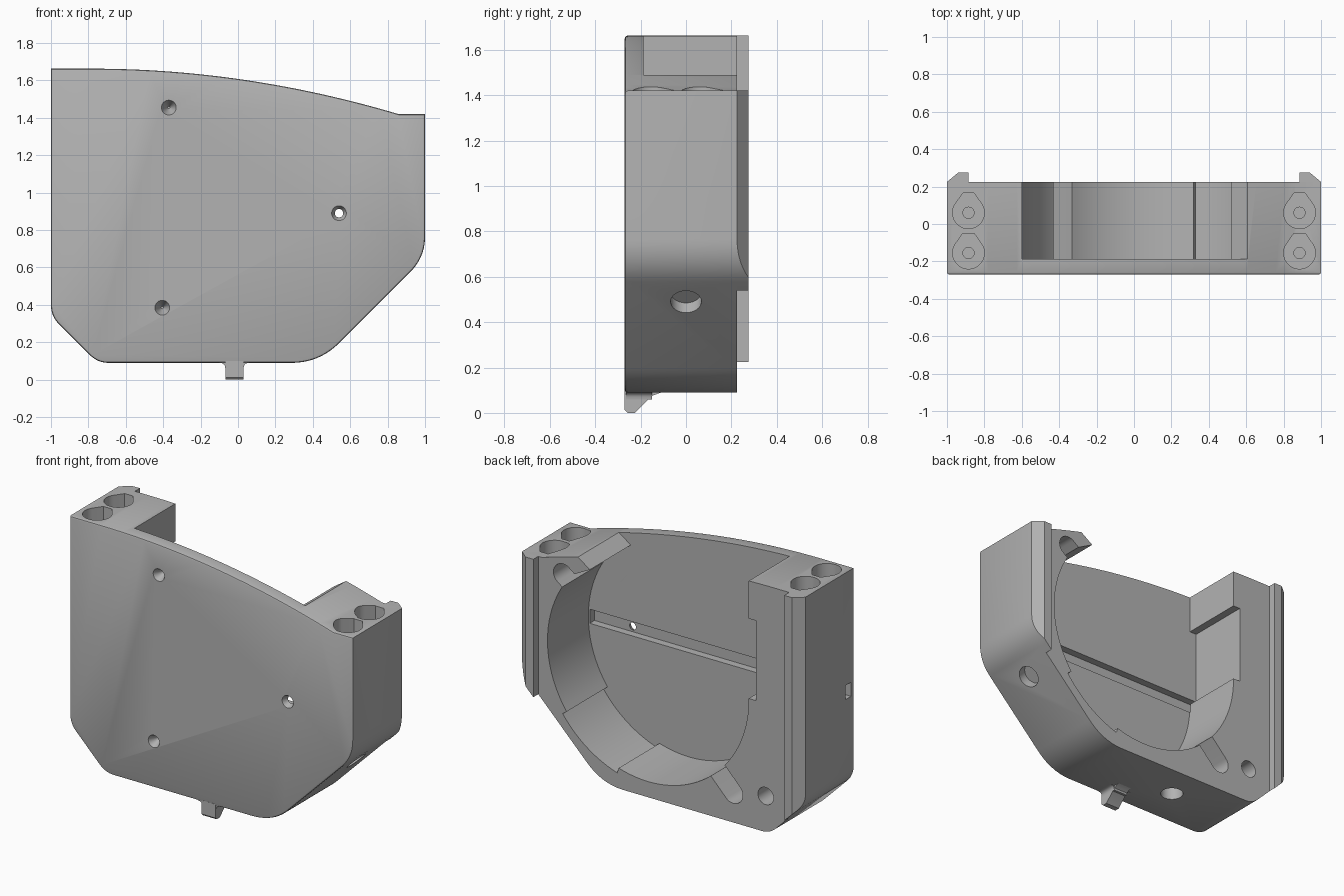
import bpy, bmesh, math
from math import sin, cos, radians
from mathutils import Vector, Matrix

cube = bpy.data.objects.get("Cube")
if cube:
    bpy.data.objects.remove(cube, do_unlink=True)

grey = bpy.data.materials.new("plain grey")
grey.use_nodes = True
GREY = (0.45, 0.45, 0.45, 1)
grey.diffuse_color = GREY
grey.node_tree.nodes["Principled BSDF"].inputs["Base Color"].default_value = GREY

PLANE = {"X": lambda a, b, d: (d, a, b),
         "Y": lambda a, b, d: (a, d, b),
         "Z": lambda a, b, d: (a, b, d)}


def finish(bm, name):
    bmesh.ops.recalc_face_normals(bm, faces=bm.faces)
    mesh = bpy.data.meshes.new(name)
    bm.to_mesh(mesh)
    bm.free()
    mesh.materials.append(grey)
    obj = bpy.data.objects.new(name, mesh)
    bpy.context.collection.objects.link(obj)
    return obj


def prism(name, pts, axis, lo, hi, bevel=0):
    """Extrude a flat outline along an axis; optionally bevel the low rim."""
    bm = bmesh.new()
    base = bm.faces.new([bm.verts.new(PLANE[axis](a, b, lo)) for a, b in pts])
    rim = list(base.edges)
    out = bmesh.ops.extrude_face_region(bm, geom=[base], use_keep_orig=True)
    shift = Vector(PLANE[axis](0, 0, hi - lo))
    bmesh.ops.translate(bm, vec=shift,
                        verts=[v for v in out["geom"] if isinstance(v, bmesh.types.BMVert)])
    bmesh.ops.recalc_face_normals(bm, faces=bm.faces)
    if bevel:
        bmesh.ops.bevel(bm, geom=rim, offset=bevel, segments=2, profile=0.5, affect="EDGES")
    return finish(bm, name)


def cone(name, start, direction, depth, r1, r2, sides=32):
    """Round cutter starting at a point and running along a direction."""
    bm = bmesh.new()
    d = Vector(direction).normalized()
    turn = d.to_track_quat("Z", "Y").to_matrix().to_4x4()
    mat = Matrix.Translation(Vector(start) + d * depth / 2) @ turn
    bmesh.ops.create_cone(bm, cap_ends=True, segments=sides, radius1=r1,
                          radius2=r2, depth=depth, matrix=mat)
    return finish(bm, name)


def combine(obj, tool, operation="DIFFERENCE"):
    mod = obj.modifiers.new("cut", "BOOLEAN")
    mod.object, mod.operation, mod.solver = tool, operation, "EXACT"
    bpy.context.view_layer.objects.active = obj
    bpy.ops.object.modifier_apply(modifier=mod.name)
    bpy.data.objects.remove(tool, do_unlink=True)


def arc(cx, cz, r, a0, a1, n):
    angles = [radians(a0 + (a1 - a0) * i / n) for i in range(n + 1)]
    return [(cx + r * cos(a), cz + r * sin(a)) for a in angles]


def fillet(prev, corner, nxt, t, n=10):
    """Round a corner with a tangent length t."""
    c = Vector(corner)
    p = c + (Vector(prev) - c).normalized() * t
    q = c + (Vector(nxt) - c).normalized() * t
    steps = [i / n for i in range(n + 1)]
    return [tuple(p * (1 - s) ** 2 + c * 2 * s * (1 - s) + q * s * s) for s in steps]


# Outer outline: gently sloping crown, chamfered and rounded lower corners
crown = [(x, 1.663 - 0.0905 * (x + 0.78) ** 2)
         for x in [-0.78 + 1.64 * i / 32 for i in range(33)]]
corners = [(1, 1.42), (1, 0.655), (0.435, 0.09), (-0.75, 0.09), (-1, 0.34), (-1, 1.663)]
outline = [corners[-1]] + crown + [corners[0]]
for i, t in zip(range(1, 5), (0.11, 0.15, 0.06, 0.06)):
    outline += fillet(corners[i - 1], corners[i], corners[i + 1], t)

FRONT, FLOOR, BACK = -0.27, -0.187, 0.225
housing = prism("housing", outline, "Y", FRONT, BACK, bevel=0.012)

# Round bay, open at the back and the top, with a stepped recess and a side notch
CX, CZ, R = 0.11, 0.9, 0.71
bay = [(-0.6, 1.9), (-0.6, 1.42), (-0.65, 1.42), (-0.65, 0.91), (-0.6, 0.91)]
bay += arc(CX, CZ, R, 181, 287, 36)
bay += arc(CX, CZ, R + 0.035, 287, 324, 14)
bay += arc(CX, CZ, R, 324, 401, 28)
bay += [(0.52, 1.432), (0.70, 1.552), (0.70, 1.9)]
combine(housing, prism("bay_cutter", bay, "Y", FLOOR, 0.5))

# Rounded relief slots running out of the bay
for ex, ez in ((-0.49, 0.28), (0.71, 1.35)):
    a = math.degrees(math.atan2(ez - CZ, ex - CX))
    d = Vector((ex - CX, ez - CZ)).normalized() * 0.2
    slot = arc(ex, ez, 0.068, a - 90, a + 90, 16)
    slot += [(slot[-1][0] - d.x, slot[-1][1] - d.y), (slot[0][0] - d.x, slot[0][1] - d.y)]
    combine(housing, prism("slot_cutter", slot, "Y", FLOOR, 0.5))

# Wire groove across the bay floor, leaving through one side
groove = [(-0.235, 0.855), (-0.18, 0.855), (-0.18, 0.945), (-0.235, 0.945)]
combine(housing, prism("groove_cutter", groove, "X", -1.1, 0.81))

# Teardrop bolt pockets with pilot holes in both towers
for x, top in ((-0.885, 1.663), (0.885, 1.42)):
    for y in (0.06, -0.155):
        drop = arc(x, y, 0.085, 145, 395, 28) + [(x + 0.03, y + 0.105), (x - 0.03, y + 0.105)]
        combine(housing, prism("pocket_cutter", drop, "Z", top - 0.2, 1.9))
        combine(housing, cone("pilot_cutter", (x, y, top - 0.15), (0, 0, -1), 0.2, 0.03, 0.03, 20))

# Countersunk holes in the front plate
for x, z in ((-0.37, 1.455), (0.54, 0.89), (-0.405, 0.385)):
    combine(housing, cone("countersink_cutter", (x, FRONT - 0.001, z), (0, 1, 0), 0.07, 0.04, 0.006))

# Blind holes: lower back corner, underside and sloped side
combine(housing, cone("back_hole_cutter", (-0.72, 0.3, 0.32), (0, -1, 0), 0.35, 0.055, 0.055))
combine(housing, cone("bottom_hole_cutter", (-0.3, 0, 0), (0, 0, 1), 0.2, 0.068, 0.068))
combine(housing, cone("slope_hole_cutter", (0.87, 0, 0.455), (-1, 0, 1), 0.11, 0.068, 0.068))

# Back rails, trimmed to the outline
parts = [housing]
for side, label in ((-1, "right_rail"), (1, "left_rail")):
    shape = [(side * x, y) for x, y in ((1, BACK), (0.94, 0.275), (0.885, 0.275), (0.885, BACK))]
    rail = prism(label, shape, "Z", 0, 1.9)
    combine(rail, prism("outline_trim", outline, "Y", 0, 0.5), "INTERSECT")
    parts.append(rail)

# Small locating tab under the front edge, with flared root
tab = prism("bottom_tab", [(FRONT, 0.1), (FRONT, 0.012), (FRONT + 0.012, 0), (-0.225, 0),
                           (-0.15, 0.075), (-0.11, 0.09), (-0.11, 0.1)], "X", -0.068, 0.03)
root = [(-0.1, 0.1), (-0.1, 0.09)] + fillet((-0.1, 0.09), (-0.068, 0.09), (-0.068, 0.05), 0.03, 5)
root += fillet((0.03, 0.05), (0.03, 0.09), (0.06, 0.09), 0.03, 5) + [(0.06, 0.1)]
parts += [tab, prism("tab_root", root, "Y", FRONT + 0.005, -0.15)]

# Smooth the round walls, keep the corners crisp
for obj in parts:
    bpy.ops.object.select_all(action="DESELECT")
    obj.select_set(True)
    bpy.context.view_layer.objects.active = obj
    bpy.ops.object.shade_smooth_by_angle(angle=radians(25))
